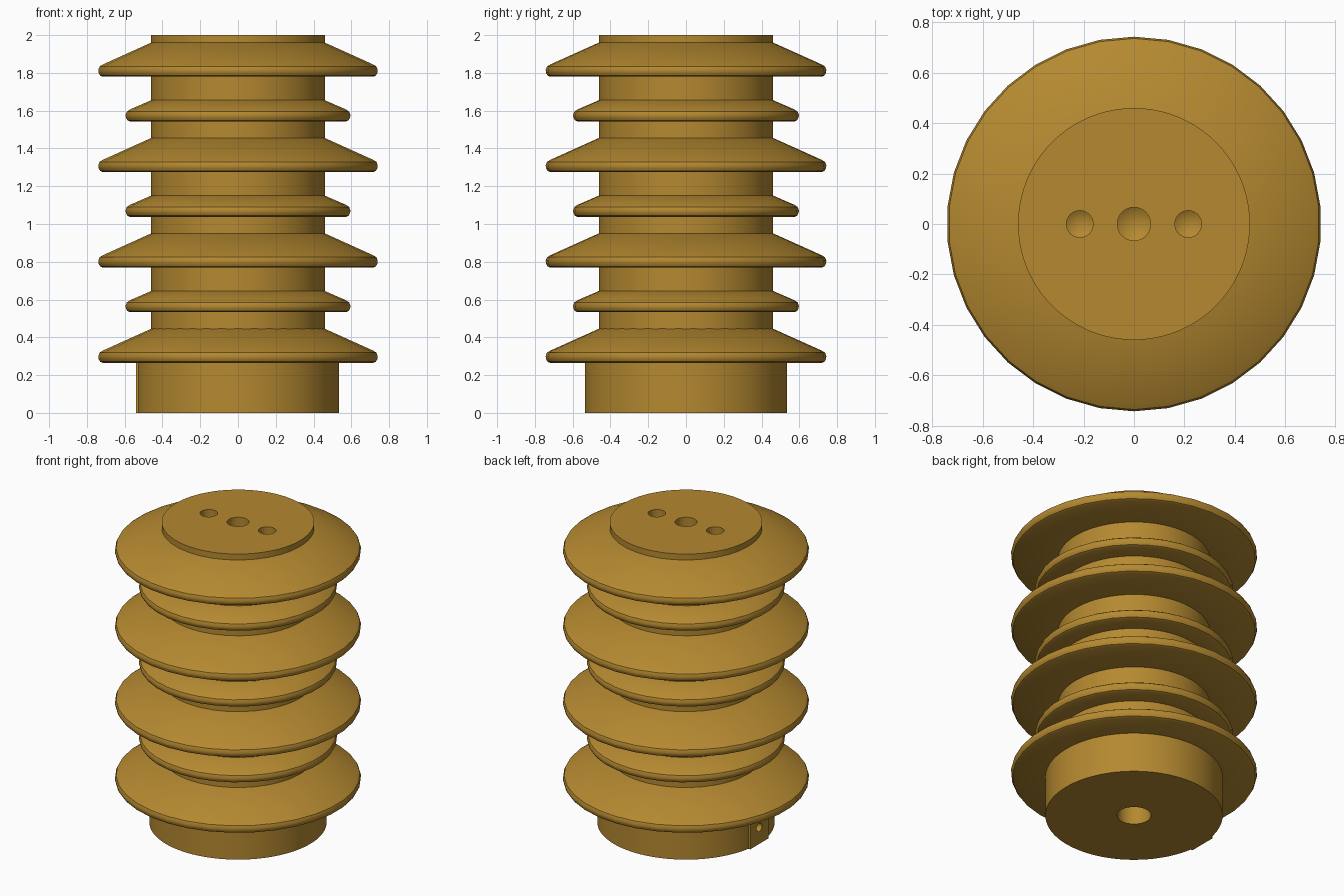
import bpy, bmesh, math
from mathutils import Matrix

if "Cube" in bpy.data.objects:
    bpy.data.objects.remove(bpy.data.objects["Cube"])

mat = bpy.data.materials.new("ochre_resin")
mat.diffuse_color = (0.46, 0.25, 0.03, 1)
mat.use_nodes = True
mat.node_tree.nodes["Principled BSDF"].inputs["Base Color"].default_value = mat.diffuse_color


def lathe(name, profile, sides, matrix=Matrix(), start=0.0, closed=False):
    """Revolve (radius, z) points about z; a zero radius makes a pole."""
    bm = bmesh.new()
    rings = []
    for r, z in profile:
        if r == 0:
            rings.append([bm.verts.new((0, 0, z))] * sides)
        else:
            rings.append([bm.verts.new((r * math.cos(start + math.tau * i / sides),
                                        r * math.sin(start + math.tau * i / sides), z))
                          for i in range(sides)])
    pairs = list(zip(rings, rings[1:]))
    if closed:
        pairs.append((rings[-1], rings[0]))
    for a, b in pairs:
        for i in range(sides):
            j = (i + 1) % sides
            bm.faces.new(list(dict.fromkeys((a[i], a[j], b[j], b[i]))))
    if not closed:
        for ring in (rings[0], rings[-1]):
            if len(set(ring)) > 1:
                bm.faces.new(ring)
    bmesh.ops.recalc_face_normals(bm, faces=bm.faces)
    bm.transform(matrix)
    mesh = bpy.data.meshes.new(name)
    bm.to_mesh(mesh)
    bm.free()
    obj = bpy.data.objects.new(name, mesh)
    bpy.context.collection.objects.link(obj)
    mesh.materials.append(mat)
    return obj


def smooth(obj):
    bpy.ops.object.select_all(action='DESELECT')
    obj.select_set(True)
    bpy.context.view_layer.objects.active = obj
    bpy.ops.object.shade_smooth_by_angle(angle=math.radians(35))


def drill(obj, radius, depth, matrix):
    """Cut a blind hole with a conical drill point; the hole runs along local -z."""
    cutter = lathe("hole_cutter", [(radius, 0.05), (radius, -depth),
                                   (0, -depth - radius * 0.6)], 32, matrix)
    cutter.hide_render = True
    bpy.context.view_layer.objects.active = obj
    mod = obj.modifiers.new("hole", 'BOOLEAN')
    mod.operation = 'DIFFERENCE'
    mod.solver = 'EXACT'
    mod.object = cutter
    bpy.ops.object.modifier_apply(modifier=mod.name)
    bpy.data.objects.remove(cutter)


# Core column with the wider foot
core = lathe("core", [(0.535, 0), (0.535, 0.266), (0.46, 0.266), (0.46, 2.0)], 96)

# Flat earthing pad on the left side of the foot
bpy.ops.mesh.primitive_cube_add(size=1, location=(-0.5, 0, 0.1325))
pad = bpy.context.object
pad.name = "side_pad"
pad.scale = (0.08, 0.19, 0.265)
bpy.ops.object.transform_apply(location=True, rotation=False, scale=True)
pad.data.materials.append(mat)

# Three holes in the top face, one in the bottom, one in the pad
for x, r in ((-0.215, 0.053), (0, 0.066), (0.215, 0.053)):
    drill(core, r, 0.17, Matrix.Translation((x, 0, 2)))
drill(core, 0.103, 0.25, Matrix.Rotation(math.pi, 4, 'X'))
side = Matrix.Translation((-0.54, 0, 0.11)) @ Matrix.Rotation(-math.pi / 2, 4, 'Y')
for part in (core, pad):
    drill(part, 0.028, 0.1, side)
smooth(core)
smooth(pad)

# Alternating large and small sheds, each with a rounded lip
big = [(0.44, 0), (0.72, 0), (0.733, 0.006), (0.741, 0.02), (0.743, 0.036),
       (0.736, 0.054), (0.718, 0.065), (0.46, 0.181), (0.44, 0.181)]
small = [(0.44, 0), (0.575, 0), (0.588, 0.006), (0.596, 0.02), (0.598, 0.034),
         (0.591, 0.052), (0.573, 0.064), (0.46, 0.113), (0.44, 0.113)]
for name, profile, base, count in (("large_shed", big, 0.265, 4),
                                   ("small_shed", small, 0.533, 3)):
    for k in range(count):
        z = Matrix.Translation((0, 0, base + 0.505 * k))
        smooth(lathe(f"{name}_{k + 1}", profile, 34, z, math.pi / 2, closed=True))
